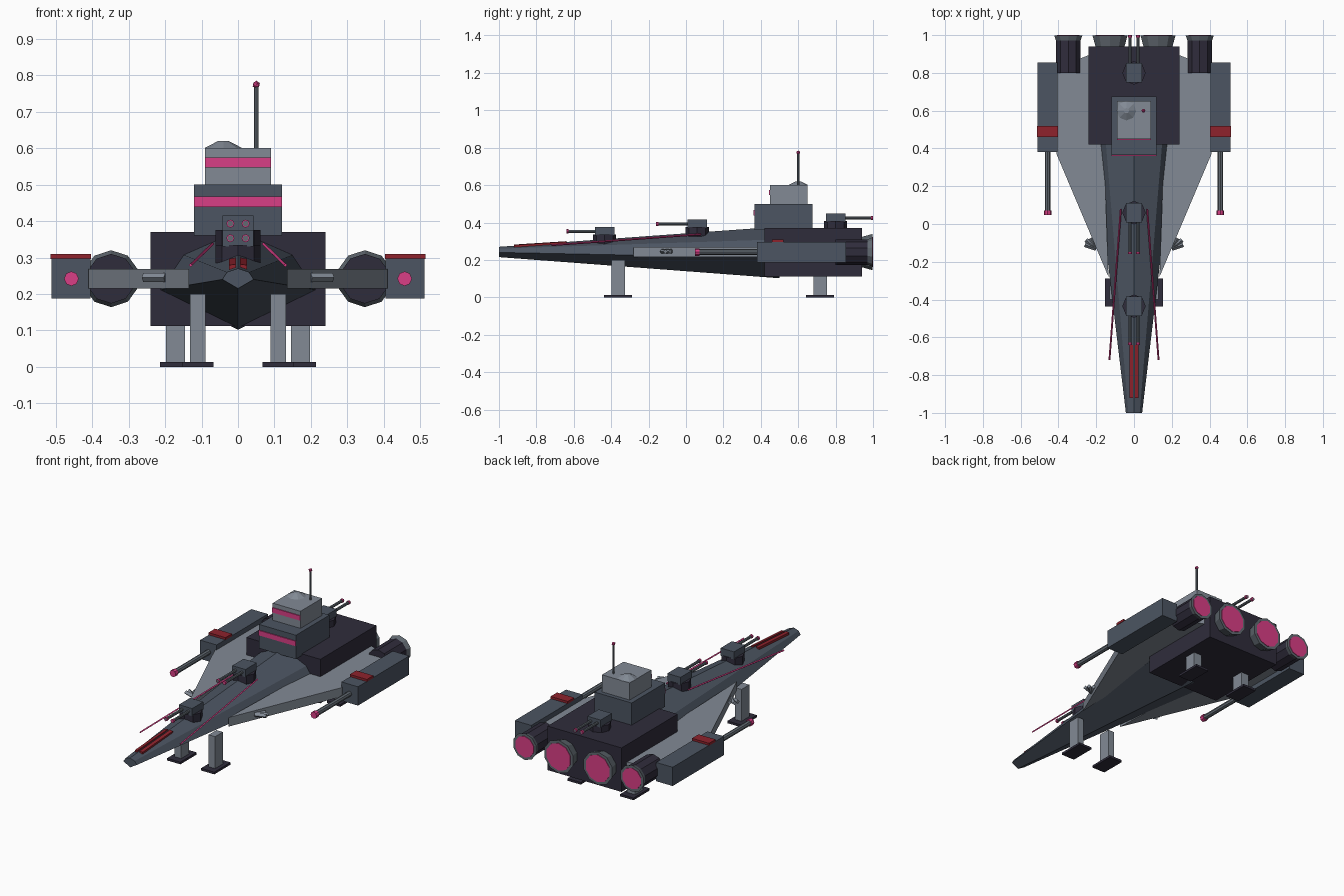
import bpy, bmesh, math
from mathutils import Vector, Matrix

if "Cube" in bpy.data.objects:
    bpy.data.objects.remove(bpy.data.objects["Cube"])


def make_material(name, rgb):
    # rgb is given in display values and stored as linear
    lin = [((c / 255 + 0.055) / 1.055) ** 2.4 for c in rgb] + [1.0]
    m = bpy.data.materials.new(name)
    m.use_nodes = True
    m.diffuse_color = lin
    m.node_tree.nodes["Principled BSDF"].inputs["Base Color"].default_value = lin
    return m


SLATE = make_material("slate_plating", (76, 85, 98))
LIGHT = make_material("light_grey", (130, 138, 149))
DARK = make_material("dark_violet", (47, 44, 59))
METAL = make_material("gun_metal", (98, 106, 114))
PINK = make_material("glow_pink", (217, 62, 134))
RED = make_material("marking_red", (142, 34, 44))


def finish(name, bm, mat):
    bmesh.ops.recalc_face_normals(bm, faces=bm.faces)
    me = bpy.data.meshes.new(name)
    bm.to_mesh(me)
    bm.free()
    me.materials.append(mat)
    ob = bpy.data.objects.new(name, me)
    bpy.context.collection.objects.link(ob)
    return ob


def box(name, x, y, z, mat):
    """Box from (low, high) ranges on each axis."""
    bm = bmesh.new()
    bmesh.ops.create_cube(bm, size=1)
    for v in bm.verts:
        v.co = [r[0] + (c + 0.5) * (r[1] - r[0]) for c, r in zip(v.co, (x, y, z))]
    return finish(name, bm, mat)


def tube(name, a, b, r1, mat, r2=None, sides=8):
    """Cylinder or cone from point a to point b."""
    a, b = Vector(a), Vector(b)
    bm = bmesh.new()
    turn = (b - a).to_track_quat("Z", "Y").to_matrix().to_4x4()
    bmesh.ops.create_cone(bm, cap_ends=True, segments=sides, radius1=r1,
                          radius2=r1 if r2 is None else r2, depth=(b - a).length,
                          matrix=Matrix.Translation((a + b) / 2) @ turn)
    return finish(name, bm, mat)


def loft(name, rings, mat):
    """Skin closed rings of equal point count and cap both ends."""
    bm = bmesh.new()
    vs = [[bm.verts.new(p) for p in ring] for ring in rings]
    n = len(vs[0])
    for lo, hi in zip(vs, vs[1:]):
        for i in range(n):
            j = (i + 1) % n
            bm.faces.new((lo[i], lo[j], hi[j], hi[i]))
    bm.faces.new(vs[0])
    bm.faces.new(vs[-1])
    return finish(name, bm, mat)


def slab(name, outline, z0, z1, mat):
    return loft(name, [[(x, y, z) for x, y in outline] for z in (z0, z1)], mat)


def hull_ring(y, bottom, side, shoulder, top):
    return [(0, y, bottom), (side[0], y, side[1]), (shoulder[0], y, shoulder[1]),
            (0, y, top), (-shoulder[0], y, shoulder[1]), (-side[0], y, side[1])]


# Main hull and engine block
loft("hull", [hull_ring(-1, 0.215, (0.043, 0.24), (0.03, 0.26), 0.27),
              hull_ring(0.5, 0.102, (0.222, 0.21), (0.155, 0.31), 0.378)], SLATE)
box("engine_block", (-0.24, 0.24), (0.42, 0.94), (0.112, 0.37), DARK)

# Command tower
box("tower_base", (-0.12, 0.12), (0.365, 0.675), (0.36, 0.50), SLATE)
box("tower_top", (-0.09, 0.09), (0.45, 0.65), (0.50, 0.60), LIGHT)
box("tower_base_window", (-0.12, 0.12), (0.36, 0.366), (0.438, 0.467), PINK)
box("tower_top_window", (-0.09, 0.09), (0.445, 0.451), (0.547, 0.575), PINK)
tube("sensor_dome", (-0.04, 0.6, 0.6), (-0.04, 0.6, 0.62), 0.052, LIGHT, 0.014)
tube("antenna", (0.05, 0.6, 0.6), (0.05, 0.6, 0.77), 0.006, METAL)
bm = bmesh.new()
bmesh.ops.create_icosphere(bm, subdivisions=1, radius=0.011,
                           matrix=Matrix.Translation((0.05, 0.6, 0.774)))
finish("antenna_light", bm, PINK)


# Twin-barrel turrets
def turret(name, y, z, direction, length):
    tube(name + "_base", (0, y, z - 0.02), (0, y, z + 0.03), 0.062, DARK)
    box(name + "_housing", (-0.043, 0.043), (y - 0.052, y + 0.052),
        (z + 0.025, z + 0.07), SLATE)
    tip = y + direction * (0.05 + length)
    for x, tag in ((0.021, "left"), (-0.021, "right")):
        tube(f"{name}_barrel_{tag}", (x, y, z + 0.048), (x, tip, z + 0.048), 0.008, METAL)
        tube(f"{name}_muzzle_{tag}", (x, tip - direction * 0.012, z + 0.048),
             (x, tip, z + 0.048), 0.011, PINK)


turret("front_turret", -0.435, 0.305, -1, 0.155)
turret("middle_turret", 0.06, 0.345, -1, 0.17)
turret("rear_turret", 0.8, 0.377, 1, 0.15)

# Everything that is mirrored left and right
for s, tag in ((1, "left"), (-1, "right")):
    def at(lo, hi):
        return tuple(sorted((s * lo, s * hi)))

    # Swept wing
    outline = [(0.135, -0.28), (0.41, 0.37), (0.42, 0.85), (0.30, 0.87), (0.2, 0.91),
               (0.16, 0.42)]
    slab("wing_" + tag, [(s * x, y) for x, y in outline], 0.215, 0.268, LIGHT)

    # Small barbed emitter on the wing edge
    for k, (dx, dy) in enumerate(((0.055, 0.045), (0.06, 0.02), (0.03, 0.055))):
        tube(f"wing_emitter_{tag}_{k}", (s * 0.2, -0.13, 0.245),
             (s * (0.2 + dx), -0.13 + dy, 0.245), 0.012, LIGHT, sides=4)

    # Weapon pod, marking and long gun
    box("pod_" + tag, at(0.405, 0.512), (0.38, 0.855), (0.187, 0.297), SLATE)
    box("pod_marking_" + tag, at(0.403, 0.514), (0.46, 0.52), (0.296, 0.31), RED)
    tube("pod_gun_" + tag, (s * 0.457, 0.39, 0.242), (s * 0.457, 0.065, 0.242),
         0.015, METAL)
    tube("pod_muzzle_" + tag, (s * 0.457, 0.072, 0.242), (s * 0.457, 0.048, 0.242),
         0.02, PINK)

    # Outer engine
    c = s * 0.348
    tube("outer_engine_" + tag, (c, 0.8, 0.242), (c, 0.98, 0.242), 0.068, DARK, sides=10)
    tube("outer_nozzle_" + tag, (c, 0.965, 0.242), (c, 0.997, 0.242), 0.066, METAL,
         0.078, sides=10)
    tube("outer_exhaust_" + tag, (c, 0.992, 0.242), (c, 1.0, 0.242), 0.062, PINK, sides=10)

    # Main engine
    c = s * 0.127
    tube("main_nozzle_" + tag, (c, 0.93, 0.242), (c, 0.997, 0.242), 0.078, METAL,
         0.097, sides=10)
    tube("main_exhaust_" + tag, (c, 0.992, 0.242), (c, 1.0, 0.242), 0.08, PINK, sides=10)

    # Bow markings following the ridge
    rings = []
    for y, z in ((-0.92, 0.275), (-0.64, 0.293)):
        rings.append([(s * x, y, z + dz) for x, dz in
                      ((0.006, -0.012), (0.025, -0.018), (0.025, 0.004), (0.006, 0.007))])
    loft("bow_marking_" + tag, rings, RED)

    # Glowing rail along the shoulder
    tube("hull_rail_" + tag, (s * 0.07, 0.08, 0.337), (s * 0.13, -0.72, 0.279),
         0.005, PINK, sides=4)

    # Landing legs and feet
    for end, x, y, half, top in (("front", 0.11, -0.363, 0.021, 0.2),
                                 ("rear", 0.171, 0.717, 0.026, 0.13)):
        box(f"{end}_leg_{tag}", at(x - half, x + half), (y - 0.036, y + 0.036),
            (0.01, top), LIGHT)
        box(f"{end}_foot_{tag}", at(x - 0.043, x + 0.043), (y - 0.075, y + 0.075),
            (0, 0.013), DARK)
